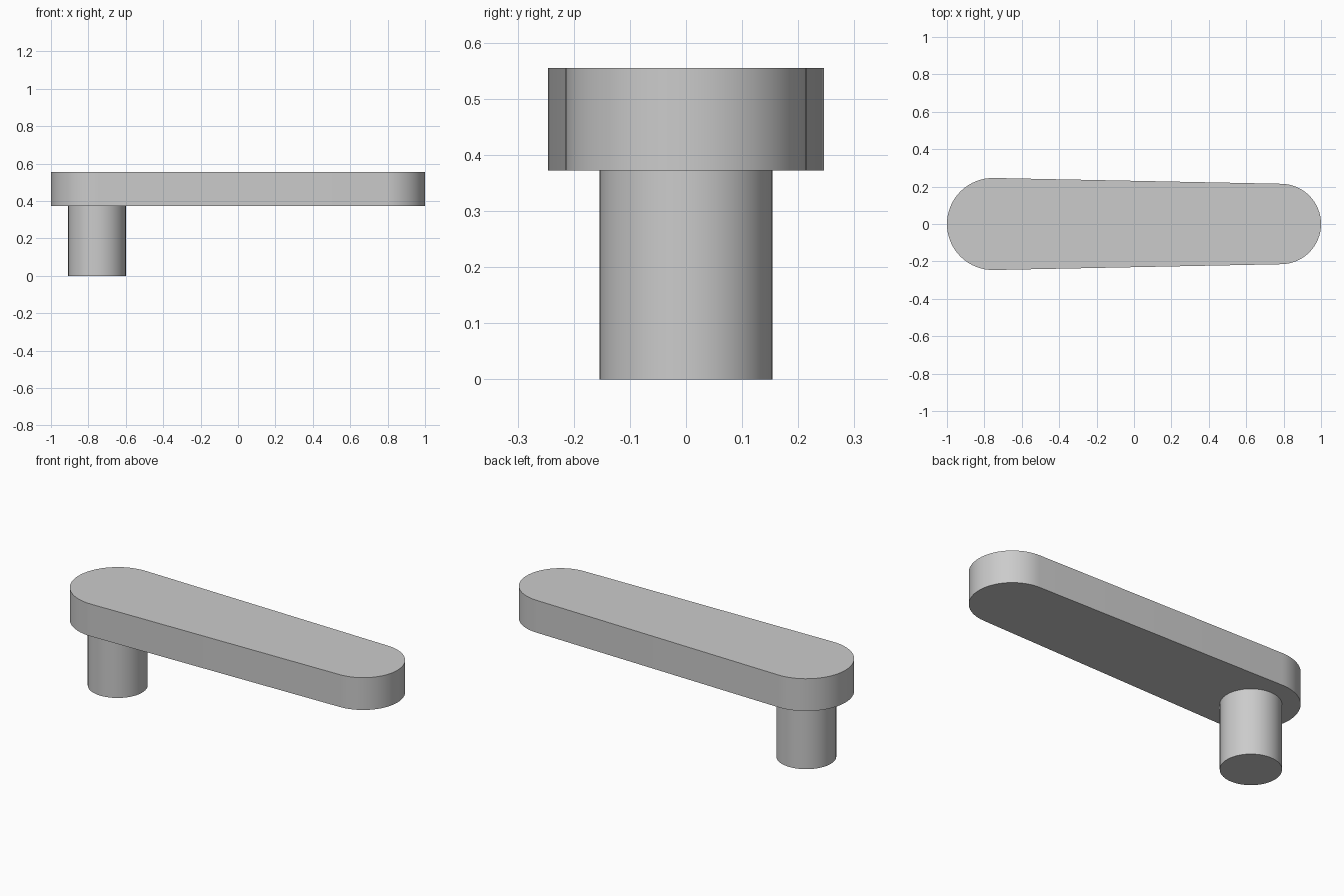
import bpy, bmesh, math

if "Cube" in bpy.data.objects:
    bpy.data.objects.remove(bpy.data.objects["Cube"])

grey = bpy.data.materials.new("plain grey")
grey.use_nodes = True
colour = (0.6, 0.6, 0.6, 1)
grey.diffuse_color = colour
grey.node_tree.nodes["Principled BSDF"].inputs["Base Color"].default_value = colour


def arc(cx, radius, start, end, steps):
    angles = [start + (end - start) * i / steps for i in range(steps + 1)]
    return [(cx + radius * math.cos(a), radius * math.sin(a)) for a in angles]


def extrude_outline(name, outline, bottom, top):
    bm = bmesh.new()
    face = bm.faces.new([bm.verts.new((x, y, bottom)) for x, y in outline])
    result = bmesh.ops.extrude_face_region(bm, geom=[face], use_keep_orig=True)
    for v in result["geom"]:
        if isinstance(v, bmesh.types.BMVert):
            v.co.z = top
    bmesh.ops.recalc_face_normals(bm, faces=bm.faces[:])
    mesh = bpy.data.meshes.new(name)
    bm.to_mesh(mesh)
    bm.free()
    mesh.materials.append(grey)
    obj = bpy.data.objects.new(name, mesh)
    bpy.context.collection.objects.link(obj)
    bpy.ops.object.select_all(action="DESELECT")
    obj.select_set(True)
    bpy.context.view_layer.objects.active = obj
    bpy.ops.object.shade_smooth_by_angle(angle=math.radians(30))
    return obj


big, small = 0.246, 0.215
big_x, small_x = big - 1, 1 - small
seam = 0.372

# Tapered arm: two round ends joined by tangent sides
tangent = math.acos((big - small) / (small_x - big_x))
outline = arc(small_x, small, -tangent, tangent, 32)
outline += arc(big_x, big, tangent, 2 * math.pi - tangent, 32)
extrude_outline("arm", outline, seam, 0.555)

# Round post under the wide end
extrude_outline("post", arc(big_x, 0.154, 0, 2 * math.pi, 64)[:-1], 0, seam)
